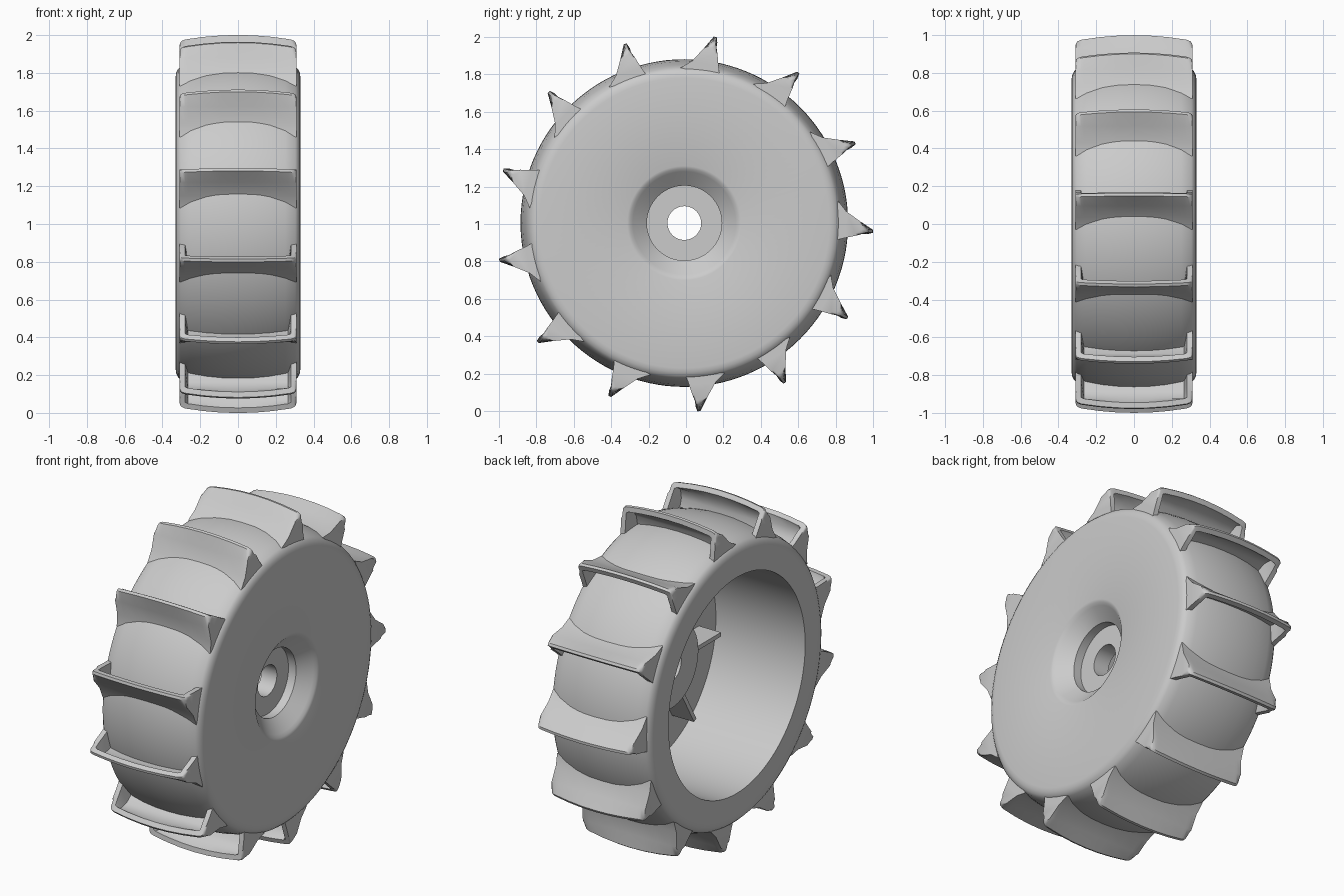
import bpy, bmesh
from math import radians, tau
from mathutils import Matrix, Vector

cube = bpy.data.objects.get("Cube")
if cube:
    bpy.data.objects.remove(cube)

AXLE = Vector((0, -0.009, 1.005))
TIP = 1.008
PADDLES = 13
RIBS = 6

grey = bpy.data.materials.new("light_grey")
grey.use_nodes = True
grey.diffuse_color = (0.6, 0.6, 0.6, 1)
grey.node_tree.nodes["Principled BSDF"].inputs["Base Color"].default_value = (0.6, 0.6, 0.6, 1)


def finish(bm, name):
    bmesh.ops.recalc_face_normals(bm, faces=bm.faces)
    mesh = bpy.data.meshes.new(name)
    bm.to_mesh(mesh)
    bm.free()
    mesh.materials.append(grey)
    return mesh


def place(mesh, name, angle=0.0):
    ob = bpy.data.objects.new(name, mesh)
    ob.location = AXLE
    ob.rotation_euler.x = angle
    bpy.context.collection.objects.link(ob)
    return ob


def smooth(ob, angle):
    bpy.ops.object.select_all(action="DESELECT")
    ob.select_set(True)
    bpy.context.view_layer.objects.active = ob
    bpy.ops.object.shade_smooth_by_angle(angle=radians(angle))


def lathe(name, profile, steps=112):
    """Spin a closed (x, radius) outline around the axle."""
    bm = bmesh.new()
    verts = [bm.verts.new((x, r, 0)) for x, r in profile]
    edges = [bm.edges.new((a, b)) for a, b in zip(verts, verts[1:] + verts[:1])]
    bmesh.ops.spin(bm, geom=verts + edges, cent=(0, 0, 0), axis=(1, 0, 0),
                   angle=tau, steps=steps, use_merge=True)
    bmesh.ops.remove_doubles(bm, verts=bm.verts, dist=0.0001)
    return place(finish(bm, name), name)


# Tyre with a closed outer face, dished hub and open barrel on the inner side
shoulder = [(0.33, 0.775), (0.327, 0.797), (0.317, 0.816), (0.303, 0.83),
            (0.25, 0.847), (0.17, 0.863), (0.08, 0.873)]
tread = shoulder + [(0, 0.875)] + [(-x, r) for x, r in reversed(shoulder)]
barrel = [(-0.33, 0.645), (0.26, 0.645), (0.26, 0.25), (0.1, 0.25)]
hub = [(0.1, 0.09), (0.2, 0.09), (0.2, 0.2), (0.25, 0.2),
       (0.312, 0.275), (0.325, 0.29), (0.33, 0.305)]
smooth(lathe("tyre_and_wheel", tread + barrel + hub), 35)

# Ribs bracing the hub inside the barrel
bm = bmesh.new()
bmesh.ops.create_cube(bm, size=1, matrix=Matrix.Translation((0.19, 0.365, 0))
                      @ Matrix.Diagonal((0.15, 0.24, 0.025, 1)))
rib_mesh = finish(bm, "hub_rib")
for i in range(RIBS):
    place(rib_mesh, f"hub_rib_{i + 1}", tau * i / RIBS)

# Paddle sections as (tangent, radius): shared back, then solid end or scooped front
back = [(0.155, 0.815), (0.1, 0.862), (0.05, 0.938), (0.008, TIP), (-0.008, TIP)]
solid = back + [(-0.017, 0.975), (-0.027, 0.92), (-0.042, 0.86), (-0.06, 0.8)]
scooped = back + [(-0.016, 0.98), (0.022, 0.945), (0.048, 0.895), (0.05, 0.83)]

# Stations from the end to the middle: x, section, rounding of the tip corner
half = [(0.31, solid, 0.03), (0.307, solid, 0.014), (0.298, solid, 0.004),
        (0.28, solid, 0), (0.265, scooped, 0), (0.18, scooped, 0), (0.09, scooped, 0)]
stations = half + [(0, scooped, 0)] + [(-x, s, c) for x, s, c in reversed(half)]

bm = bmesh.new()
rings = []
for x, section, corner in stations:
    drop = 0.03 * (x / 0.31) ** 2 + corner
    rings.append([bm.verts.new((x, r - (drop if r > 0.97 else 0), t))
                  for t, r in section])
for a, b in zip(rings, rings[1:]):
    for i in range(len(a)):
        j = (i + 1) % len(a)
        bm.faces.new((a[i], a[j], b[j], b[i]))
bm.faces.new(rings[0])
bm.faces.new(rings[-1])
paddle_mesh = finish(bm, "paddle")
for i in range(PADDLES):
    ob = place(paddle_mesh, f"paddle_{i + 1}", tau * i / PADDLES - radians(2.5))
    if i == 0:
        smooth(ob, 38)
